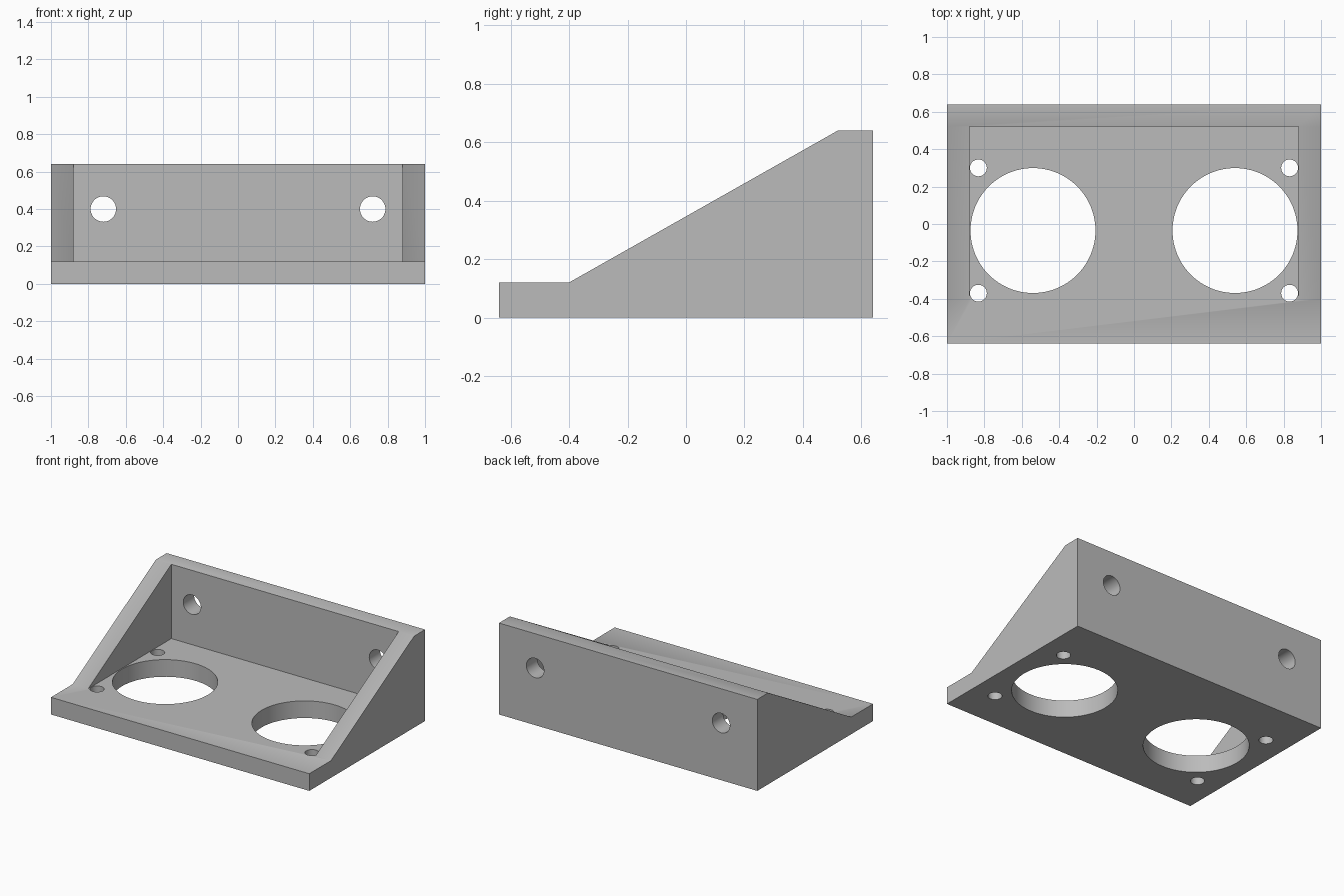
import bpy
import bmesh
import math
from mathutils import Matrix

cube = bpy.data.objects.get("Cube")
if cube:
    bpy.data.objects.remove(cube, do_unlink=True)

HALF_X, HALF_Y, HEIGHT, WALL = 1.0, 0.64, 0.64, 0.12

grey = bpy.data.materials.new("plain grey")
grey.use_nodes = True
grey.diffuse_color = (0.5, 0.5, 0.5, 1)
grey.node_tree.nodes["Principled BSDF"].inputs["Base Color"].default_value = (0.5, 0.5, 0.5, 1)


def add_object(name, bm):
    bmesh.ops.recalc_face_normals(bm, faces=bm.faces)
    mesh = bpy.data.meshes.new(name)
    bm.to_mesh(mesh)
    bm.free()
    mesh.materials.append(grey)
    obj = bpy.data.objects.new(name, mesh)
    bpy.context.collection.objects.link(obj)
    return obj


def extrude_profile(name, points, half_width):
    """Extrude a side (y, z) profile across x."""
    bm = bmesh.new()
    face = bm.faces.new([bm.verts.new((-half_width, y, z)) for y, z in points])
    new = bmesh.ops.extrude_face_region(bm, geom=[face])["geom"]
    verts = [v for v in new if isinstance(v, bmesh.types.BMVert)]
    bmesh.ops.translate(bm, vec=(2 * half_width, 0, 0), verts=verts)
    return add_object(name, bm)


def hole_cutter(name, centre, radius, segments, along_y=False):
    bm = bmesh.new()
    turn = Matrix.Rotation(math.pi / 2 if along_y else 0, 4, "X")
    bmesh.ops.create_cone(bm, cap_ends=True, segments=segments, radius1=radius,
                          radius2=radius, depth=0.3,
                          matrix=Matrix.Translation(centre) @ turn)
    return add_object(name, bm)


# Bracket body: flat front lip, sloping side walls, flat top at the back
bracket = extrude_profile("angle_bracket", [
    (-HALF_Y, 0), (HALF_Y, 0), (HALF_Y, HEIGHT), (HALF_Y - WALL, HEIGHT),
    (-0.4, WALL), (-HALF_Y, WALL)], HALF_X)

# Open pocket between the side walls, above the base plate
cutters = [extrude_profile("pocket_cutter", [
    (-0.4, WALL), (HALF_Y - WALL, WALL), (HALF_Y - WALL, 1), (-0.4, 1)],
    HALF_X - WALL)]

# Round openings, mirrored left and right
for side, label in ((1, "left"), (-1, "right")):
    cutters += [
        hole_cutter(label + "_large_opening_cutter", (side * 0.54, -0.035, 0.06), 0.334, 96),
        hole_cutter(label + "_back_wall_hole_cutter", (side * 0.72, 0.58, 0.4), 0.068, 48, True),
    ]
    for y, end in ((-0.37, "front"), (0.3, "back")):
        cutters.append(hole_cutter(f"{label}_{end}_screw_hole_cutter",
                                   (side * 0.832, y, 0.06), 0.045, 48))

bpy.context.view_layer.objects.active = bracket
bracket.select_set(True)
for cutter in cutters:
    mod = bracket.modifiers.new(cutter.name, "BOOLEAN")
    mod.operation = "DIFFERENCE"
    mod.solver = "EXACT"
    mod.object = cutter
    bpy.ops.object.modifier_apply(modifier=mod.name)
    bpy.data.objects.remove(cutter, do_unlink=True)

bpy.ops.object.shade_smooth_by_angle(angle=math.radians(30))
